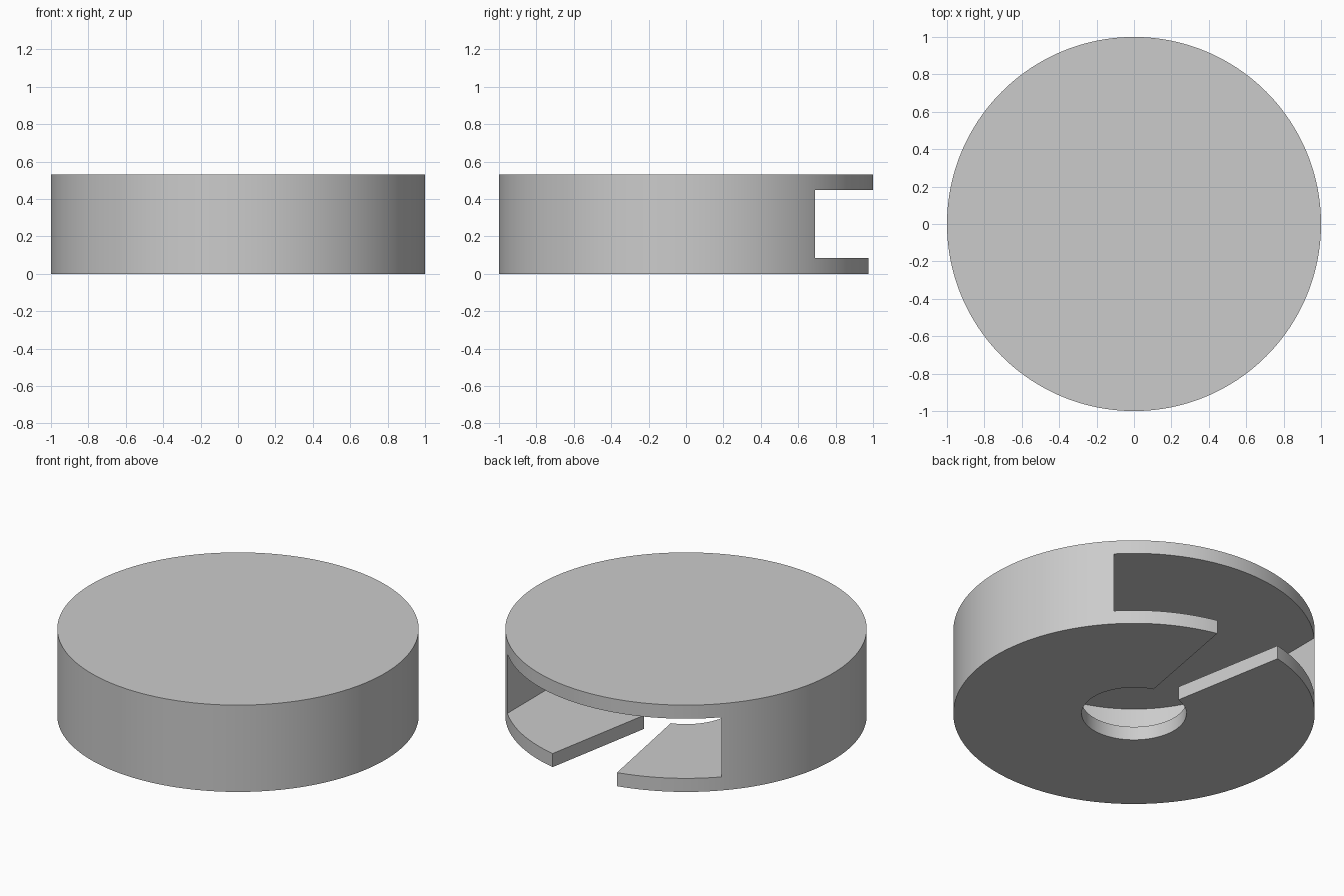
import bpy
import bmesh
from math import sin, cos, pi, atan2, radians

HEIGHT = 0.53       # full height
LIP = 0.083         # thickness of base plate and top plate
POCKET_R = 0.724    # rounded pocket inside the body
HOLE_R = 0.29       # round hole in the base
BACK = 1.2          # cutters run out past the rim

cube = bpy.data.objects.get("Cube")
if cube:
    bpy.data.objects.remove(cube, do_unlink=True)

grey = bpy.data.materials.new("light_grey")
grey.use_nodes = True
grey.diffuse_color = (0.6, 0.6, 0.6, 1)
grey.node_tree.nodes["Principled BSDF"].inputs["Base Color"].default_value = grey.diffuse_color


def arc(radius, start, end, steps):
    return [(radius * cos(start + (end - start) * i / steps),
             radius * sin(start + (end - start) * i / steps)) for i in range(steps + 1)]


def prism(name, outline, bottom, top):
    """Solid made by raising a flat outline."""
    bm = bmesh.new()
    base = bm.faces.new([bm.verts.new((x, y, bottom)) for x, y in outline])
    raised = bmesh.ops.extrude_face_region(bm, geom=[base])["geom"]
    bmesh.ops.translate(bm, vec=(0, 0, top - bottom),
                        verts=[v for v in raised if isinstance(v, bmesh.types.BMVert)])
    bmesh.ops.recalc_face_normals(bm, faces=bm.faces)
    mesh = bpy.data.meshes.new(name)
    bm.to_mesh(mesh)
    bm.free()
    mesh.materials.append(grey)
    obj = bpy.data.objects.new(name, mesh)
    bpy.context.collection.objects.link(obj)
    return obj


# Round body
body = prism("round_body", arc(1, 0, 2 * pi, 192)[:-1], 0, HEIGHT)

# Pocket: half round at the front, straight sides open to the back
pocket = prism("pocket_cutter",
               arc(POCKET_R, -pi, 0, 96) + [(POCKET_R, BACK), (-POCKET_R, BACK)],
               LIP, HEIGHT - LIP)

# Base opening: round hole with a slot that widens to the back
corner = atan2(0.275, 0.09)
slot = prism("slot_cutter",
             arc(HOLE_R, pi - corner, 2 * pi + corner, 96) + [(0.258, BACK), (-0.258, BACK)],
             -0.1, LIP + 0.1)

# Cut both openings and drop the cutters
bpy.context.view_layer.objects.active = body
body.select_set(True)
for cutter in (pocket, slot):
    cutter.hide_render = True
    cut = body.modifiers.new(cutter.name, "BOOLEAN")
    cut.operation = "DIFFERENCE"
    cut.solver = "EXACT"
    cut.object = cutter
    bpy.ops.object.modifier_apply(modifier=cut.name)
    bpy.data.objects.remove(cutter, do_unlink=True)

bpy.ops.object.shade_smooth_by_angle(angle=radians(30))
